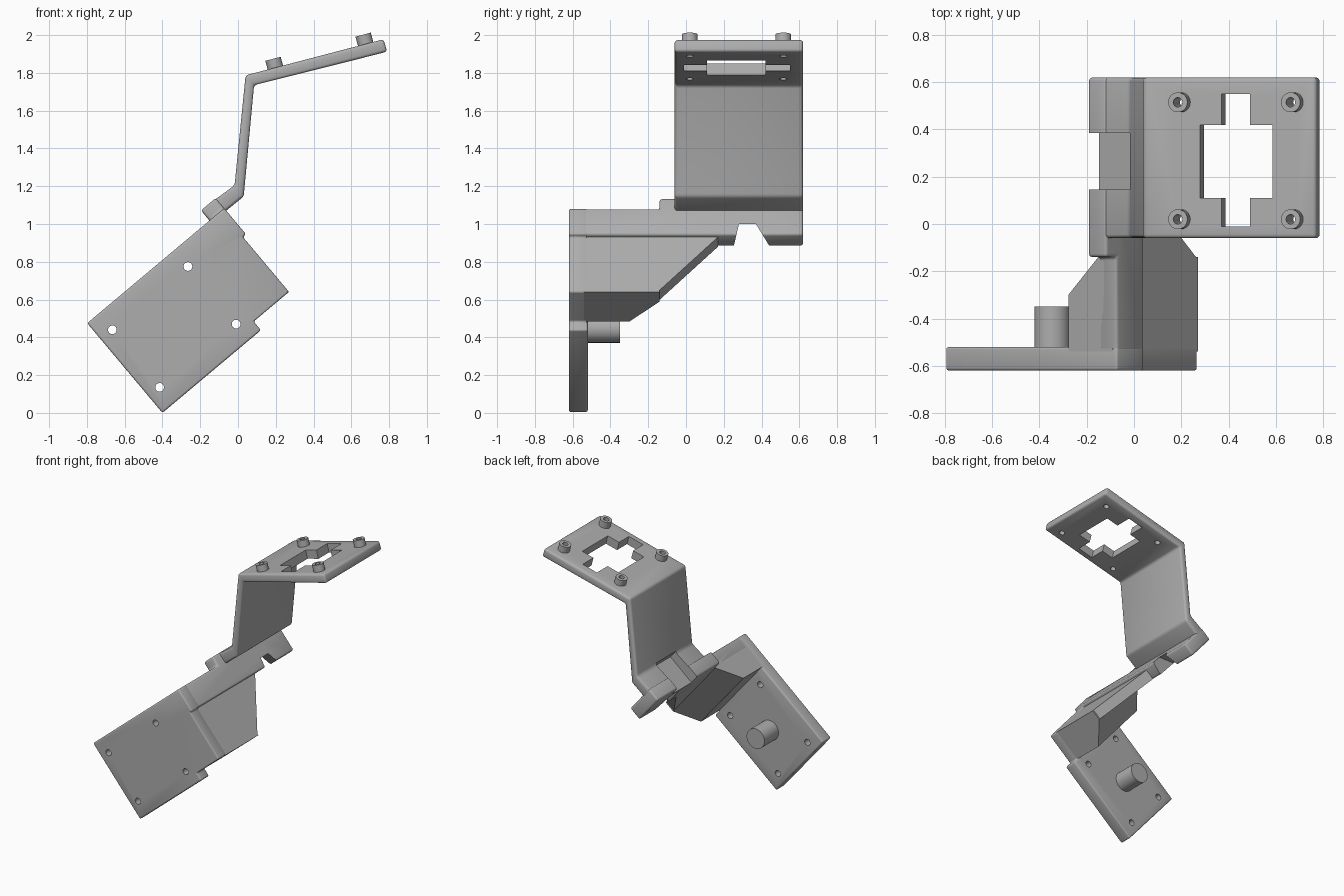
import bpy, bmesh, math
from mathutils import Vector

if "Cube" in bpy.data.objects:
    bpy.data.objects.remove(bpy.data.objects["Cube"])

grey = bpy.data.materials.new("grey plastic")
grey.diffuse_color = (0.42, 0.42, 0.42, 1)
grey.use_nodes = True
grey.node_tree.nodes["Principled BSDF"].inputs["Base Color"].default_value = grey.diffuse_color
C, S = math.cos(math.radians(40)), math.sin(math.radians(40))


def tilt(u, v, y):
    """Point in the lower bracket's frame, which leans 40 degrees."""
    return Vector((-0.40 + u * C - v * S, y, u * S + v * C))


def world(x, z, y):
    return Vector((x, y, z))


def prism(name, pts, lo, hi, place):
    """Extrude a closed profile between lo and hi."""
    bm = bmesh.new()
    a = [bm.verts.new(place(p, q, lo)) for p, q in pts]
    b = [bm.verts.new(place(p, q, hi)) for p, q in pts]
    bm.faces.new(a)
    bm.faces.new(b)
    n = len(pts)
    for i in range(n):
        bm.faces.new((a[i], a[(i + 1) % n], b[(i + 1) % n], b[i]))
    bmesh.ops.recalc_face_normals(bm, faces=bm.faces)
    me = bpy.data.meshes.new(name)
    bm.to_mesh(me)
    bm.free()
    ob = bpy.data.objects.new(name, me)
    bpy.context.collection.objects.link(ob)
    me.materials.append(grey)
    return ob


def rod(name, centre, axis, r, length, sides=32):
    bpy.ops.mesh.primitive_cylinder_add(vertices=sides, radius=r, depth=length, location=centre)
    ob = bpy.context.object
    ob.name = name
    ob.rotation_euler = Vector(axis).to_track_quat('Z', 'Y').to_euler()
    ob.data.materials.append(grey)
    bpy.context.view_layer.update()
    return ob


def apply_mod(ob, mod):
    bpy.context.view_layer.objects.active = ob
    bpy.ops.object.modifier_apply(modifier=mod.name)


def combine(ob, others, op):
    for o in others:
        m = ob.modifiers.new("combine", 'BOOLEAN')
        m.operation, m.object, m.solver = op, o, 'EXACT'
        apply_mod(ob, m)
        bpy.data.objects.remove(o)


def bevel(ob, width):
    m = ob.modifiers.new("soft edges", 'BEVEL')
    m.width, m.segments, m.limit_method = width, 3, 'ANGLE'
    m.angle_limit = math.radians(30)
    apply_mod(ob, m)


def smooth(ob):
    bpy.ops.object.select_all(action='DESELECT')
    ob.select_set(True)
    bpy.context.view_layer.objects.active = ob
    bpy.ops.object.shade_smooth_by_angle(angle=math.radians(35))


def rect(a0, a1, b0, b1):
    return [(a0, b0), (a1, b0), (a1, b1), (a0, b1)]


# Lower mounting plate
plate = prism("mounting_plate",
              [(0, 0), (.681, 0), (.681, .06), (.925, .06), (.925, .44),
               (.947, .44), (.947, .62), (0, .62)], -.62, -.52, tilt)
bevel(plate, .012)
holes = [rod("hole", (x, -.57, z), (0, 1, 0), .023, .4, 24)
         for x, z in ((-.265, .775), (-.665, .44), (-.01, .47), (-.415, .135))]
combine(plate, holes, 'DIFFERENCE')
smooth(plate)

# Peg behind the mounting plate
smooth(rod("plate_peg", (-.345, -.44, .447), (0, 1, 0), .076, .18, 48))

# Thick corner block and tapering web that stiffen the plate
block = prism("corner_block",
              [(.68, -.54), (.925, -.54), (.925, -.14), (.845, -.14), (.68, -.3)],
              .06, .62, lambda u, y, v: tilt(u, v, y))
web = prism("tapered_web",
            [(-.54, .06), (-.15, .06), (.17, .44), (.17, .5), (-.54, .5)],
            .845, .925, lambda y, v, u: tilt(u, v, y))

# Long flange, taller where the arm joins it
flange = prism("long_flange", [(-.54, .44), (.62, .44), (.62, .69), (-.14, .69),
                               (-.14, .62), (-.54, .62)],
               .845, .947, lambda y, v, u: tilt(u, v, y))
bevel(flange, .014)
notch = prism("notch", [(.25, .8), (.25, .87), (.28, 1.0), (.37, 1.0), (.45, .87), (.45, .8)],
              -.6, .6, lambda y, z, x: Vector((x, y, z)))
combine(flange, [notch], 'DIFFERENCE')

# Bent arm with sloping top plate
foot = [tilt(u, v, 0) for u, v in ((.88, .605), (.88, .69))]
arm = prism("bent_arm",
            [(.77, 1.978), (.79, 1.912), (.085, 1.735), (.03, 1.145),
             (foot[0].x, foot[0].z), (foot[1].x, foot[1].z), (-.018, 1.205), (.04, 1.787)],
            -.06, .62, world)
bevel(arm, .016)

# Slot through the foot of the arm and the flange
for part in (arm, flange):
    slot = prism("slot", rect(.78, 1.078, .615, .9), .145, .385, tilt)
    combine(part, [slot], 'DIFFERENCE')

# Cross opening and screw standoffs in the top plate
D, N = Vector((math.cos(math.radians(15)), 0, math.sin(math.radians(15)))), None
N = Vector((-D.z, 0, D.x))
corner = Vector((.04, 0, 1.787))


def top(s, h, y):
    return corner + D * s + N * h + Vector((0, y, 0))


wide = prism("wide_cut", rect(.248, .564, -.2, .2), .11, .42, top)
narrow = prism("narrow_cut", rect(.342, .466, -.2, .2), -.01, .55, top)
combine(arm, [wide, narrow], 'DIFFERENCE')
for s in (.163, .657):
    for y in (.02, .515):
        boss = rod("screw_standoff", top(s, .014, y), N, .042, .066)
        bore = rod("bore", top(s, 0, y), N, .02, .3, 24)
        combine(boss, [bore], 'DIFFERENCE')
        smooth(boss)
        bore = rod("bore", top(s, 0, y), N, .02, .3, 24)
        combine(arm, [bore], 'DIFFERENCE')

for part in (arm, flange, block, web):
    smooth(part)
